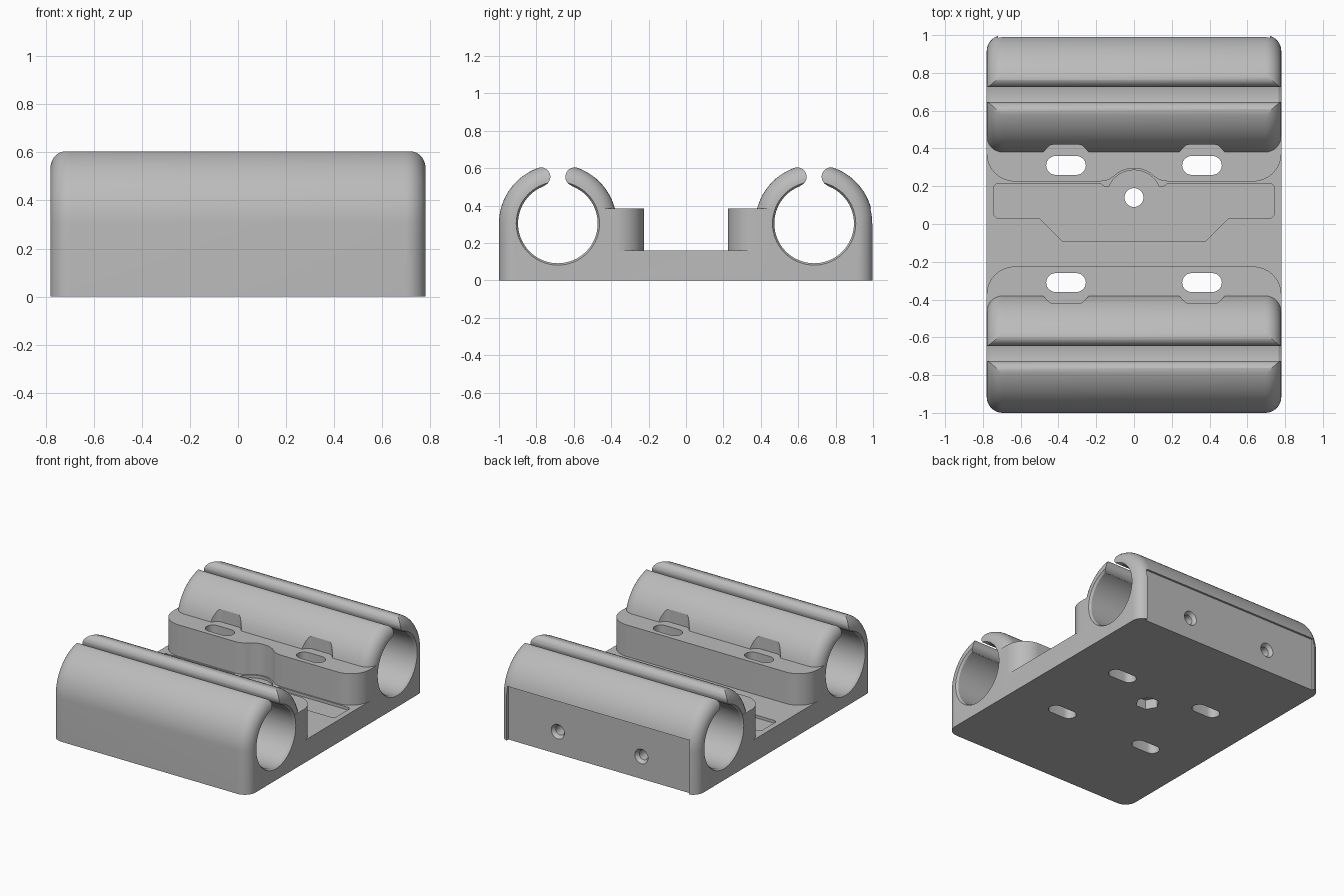
import bpy, bmesh
from math import sin, cos, pi, asin

if "Cube" in bpy.data.objects:
    bpy.data.objects.remove(bpy.data.objects["Cube"], do_unlink=True)

# One plain grey for the whole casting
grey = bpy.data.materials.new("plain_grey")
grey.use_nodes = True
grey.diffuse_color = (0.5, 0.5, 0.5, 1)
grey.node_tree.nodes["Principled BSDF"].inputs["Base Color"].default_value = (0.5, 0.5, 0.5, 1)

W = 0.78                  # half width
TUBE_Y, TUBE_Z = 0.685, 0.305
R_OUT, R_BORE = 0.315, 0.213
FLOOR, STEP = 0.16, 0.385


def loft(name, rings):
    """Closed solid through matching rings of points."""
    bm = bmesh.new()
    loops = [[bm.verts.new(p) for p in ring] for ring in rings]
    n = len(loops[0])
    for a, b in zip(loops, loops[1:]):
        for i in range(n):
            j = (i + 1) % n
            bm.faces.new((a[i], a[j], b[j], b[i]))
    bm.faces.new(loops[0])
    bm.faces.new(loops[-1])
    bmesh.ops.recalc_face_normals(bm, faces=bm.faces)
    me = bpy.data.meshes.new(name)
    bm.to_mesh(me)
    bm.free()
    me.materials.append(grey)
    ob = bpy.data.objects.new(name, me)
    bpy.context.collection.objects.link(ob)
    return ob


def prism_z(name, pts, z0, z1):
    return loft(name, [[(x, y, z) for x, y in pts] for z in (z0, z1)])


def prism_x(name, pts, half):
    return loft(name, [[(x, y, z) for y, z in pts] for x in (-half, half)])


def arc(cx, cy, r, a0, a1, n=12):
    return [(cx + r * cos(a0 + (a1 - a0) * i / n), cy + r * sin(a0 + (a1 - a0) * i / n))
            for i in range(n + 1)]


def circle(cx, cy, r, n=32):
    return arc(cx, cy, r, 0, 2 * pi, n)[:-1]


def rect(x0, x1, y0, y1):
    return [(x0, y0), (x1, y0), (x1, y1), (x0, y1)]


def mirrored(half):
    """Outline symmetric about x = 0, from its +x half."""
    return half + [(-x, y) for x, y in reversed(half) if abs(x) > 1e-5]


def combine(target, tool, operation):
    mod = target.modifiers.new("join", "BOOLEAN")
    mod.operation, mod.solver, mod.object = operation, "EXACT", tool
    bpy.context.view_layer.objects.active = target
    bpy.ops.object.modifier_apply(modifier=mod.name)
    bpy.data.objects.remove(tool, do_unlink=True)


# Base plate
body = prism_z("rod_clamp_body", rect(-W, W, -0.8, 0.8), 0, FLOOR)


def clip(s):
    """Tube holder with rounded ends and reliefs beside the slots."""
    ends = [(W - 0.085 + 0.085 * sin(t), R_OUT - 0.085 + 0.085 * cos(t))
            for t in [i * pi / 16 for i in range(9)]]
    sections = [(-x, r) for x, r in reversed(ends)] + ends
    rings = []
    for x, r in sections:
        outline = [(TUBE_Y + r, 0)] + arc(TUBE_Y, TUBE_Z, r, 0, pi, 40) + [(TUBE_Y - r, 0)]
        rings.append([(x, s * y, z) for y, z in outline])
    ob = loft("clip", rings)
    for cx in (-0.36, 0.36):
        curve = [(cx - 0.16 + 0.01 * i, 0.0) for i in range(33)]
        pts = []
        for x, _ in curve:
            k = min(1, max(0, (0.15 - abs(x - cx)) / 0.08))
            pts.append((x, s * (0.365 + 0.055 * (1 - cos(pi * k)) / 2)))
        pts += [(cx + 0.16, s * 0.3), (cx - 0.16, s * 0.3)]
        combine(ob, prism_z("relief", pts, 0.3, 0.7), "DIFFERENCE")
    return ob


def ledge(s, notch):
    """Raised step with rounded corners, optionally notched at the middle."""
    half = [(W, 0.5)] + arc(W - 0.15, 0.375, 0.15, 0, -pi / 2)
    if notch:
        half += [(0.19, 0.225), (0.155, 0.228), (0.13, 0.236)]
        half += arc(0, 0.14, 0.155, pi / 4, pi / 2, 10)
    return prism_z("ledge", [(x, s * y) for x, y in mirrored(half)], 0, STEP)


for s in (-1, 1):
    combine(body, ledge(s, s > 0), "UNION")
    combine(body, clip(s), "UNION")

for s in (-1, 1):
    # Gap between the round-tipped lips
    phi = asin(0.09 / 0.265)
    tip = arc(0.09, 0.265 * cos(phi), 0.05, pi / 2 - phi, 1.5 * pi - phi, 16)
    half = [(0.4 * sin(phi), 0.4 * cos(phi))] + tip + [(0, 0.1)]
    gap = [(s * TUBE_Y + y, TUBE_Z + z) for y, z in mirrored(half)]
    combine(body, prism_x("gap", gap, 0.9), "DIFFERENCE")
    # Bore with chamfered mouths
    rings = [[(x, y, z) for y, z in circle(s * TUBE_Y, TUBE_Z, r, 64)]
             for x, r in ((-0.8, 0.236), (-0.765, R_BORE), (0.765, R_BORE), (0.8, 0.236))]
    combine(body, loft("bore", rings), "DIFFERENCE")
    # Mounting slots
    for cx in (-0.36, 0.36):
        slot = (arc(cx + 0.055, s * 0.31, 0.05, -pi / 2, pi / 2)
                + arc(cx - 0.055, s * 0.31, 0.05, pi / 2, 1.5 * pi))
        combine(body, prism_z("slot", slot, -0.1, 0.6), "DIFFERENCE")

# Shallow pocket in the floor
pocket = [(0.38, -0.09), (0.5, 0.03), (0.725, 0.03), (0.74, 0.045), (0.74, 0.2),
          (0.725, 0.215), (0.18, 0.215), (0.155, 0.198), (0.135, 0.195)]
pocket += arc(0, 0.14, 0.145, pi / 6, pi / 2, 12)
combine(body, prism_z("pocket", mirrored(pocket), FLOOR - 0.02, 0.3), "DIFFERENCE")

# Centre bolt hole with a hexagonal nut seat underneath
combine(body, prism_z("bolt_hole", circle(0, 0.14, 0.05), -0.1, 0.3), "DIFFERENCE")
combine(body, prism_z("nut_seat", circle(0, 0.14, 0.08, 6), -0.1, 0.07), "DIFFERENCE")

# Recessed panel and countersunk screw holes on the back
combine(body, prism_z("panel", rect(-0.72, 0.72, 0.975, 1.1), -0.1, STEP), "DIFFERENCE")
for cx in (-0.33, 0.33):
    rings = [[(x, y, z) for x, z in circle(cx, 0.16, r)]
             for y, r in ((1.0, 0.055), (0.975, 0.052), (0.95, 0.034), (0.8, 0.034))]
    combine(body, loft("screw_hole", rings), "DIFFERENCE")

# Smooth curved walls, crisp edges
bpy.ops.object.select_all(action="DESELECT")
body.select_set(True)
bpy.context.view_layer.objects.active = body
bpy.ops.object.shade_smooth_by_angle(angle=pi / 6)
